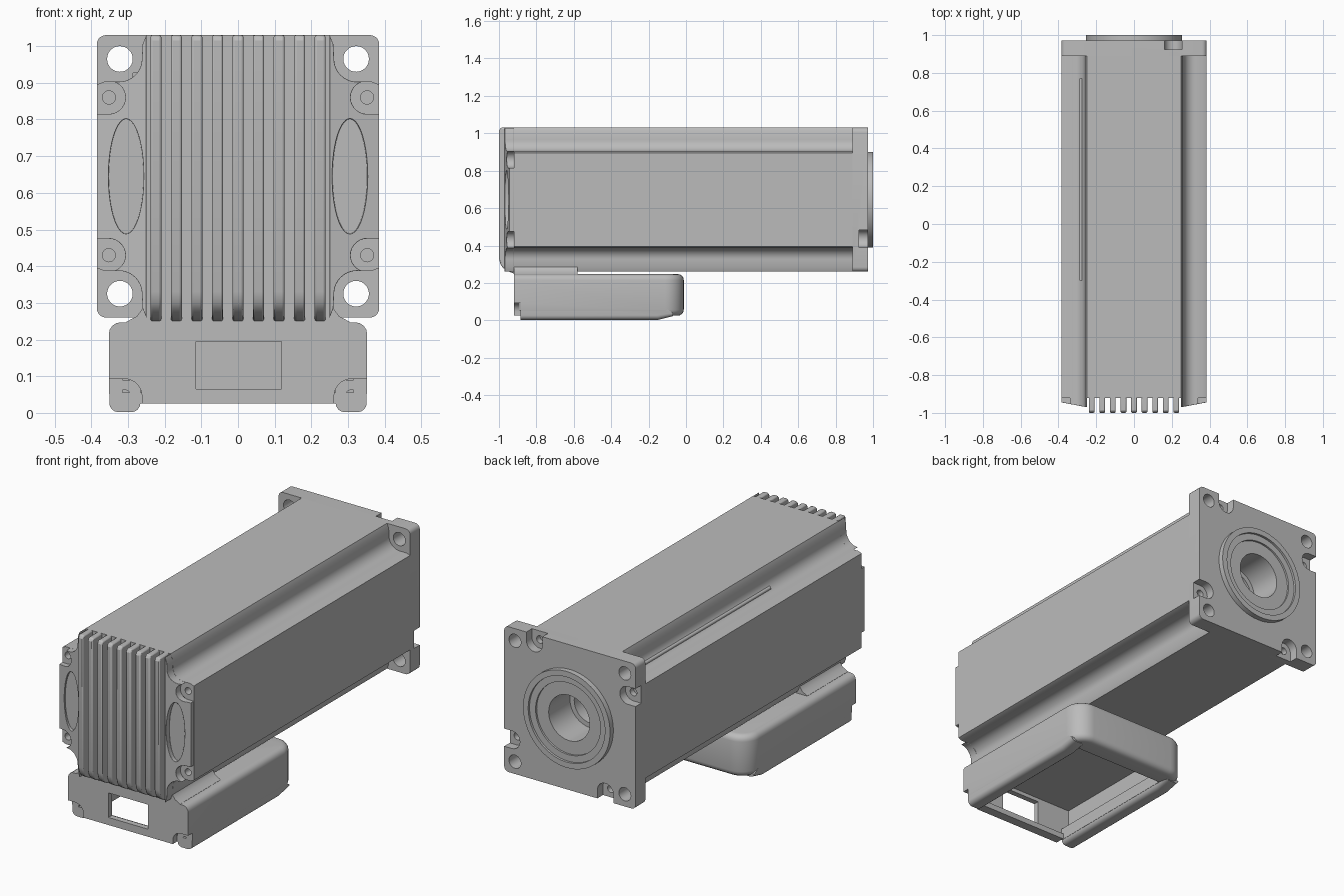
import bpy, bmesh, math
from mathutils import Vector

if "Cube" in bpy.data.objects:
    bpy.data.objects.remove(bpy.data.objects["Cube"])

grey = bpy.data.materials.new("cast_grey")
grey.use_nodes = True
grey.diffuse_color = (0.5, 0.5, 0.5, 1)
grey.node_tree.nodes["Principled BSDF"].inputs["Base Color"].default_value = (0.5, 0.5, 0.5, 1)

CZ = 0.645            # height of the motor axis
HALF = 0.385          # half width of the motor
SIDES = (1, -1)


def finish(name, bm):
    bmesh.ops.recalc_face_normals(bm, faces=bm.faces)
    mesh = bpy.data.meshes.new(name)
    bm.to_mesh(mesh)
    bm.free()
    mesh.materials.append(grey)
    ob = bpy.data.objects.new(name, mesh)
    bpy.context.collection.objects.link(ob)
    return ob


def prism(name, pts, a, b, axis="y"):
    """Extrude a closed outline from a to b; outline is (x, z) or (y, z)."""
    def place(p, d):
        return (p[0], d, p[1]) if axis == "y" else (d, p[0], p[1])
    bm = bmesh.new()
    lo = [bm.verts.new(place(p, a)) for p in pts]
    hi = [bm.verts.new(place(p, b)) for p in pts]
    bm.faces.new(lo)
    bm.faces.new(hi)
    for i in range(len(pts)):
        j = (i + 1) % len(pts)
        bm.faces.new((lo[i], lo[j], hi[j], hi[i]))
    return finish(name, bm)


def arc(cx, cz, rx, start, end, n=10, rz=None):
    out = []
    for i in range(n + 1):
        t = math.radians(start + (end - start) * i / n)
        out.append((cx + rx * math.cos(t), cz + (rz or rx) * math.sin(t)))
    return out


def disc(cx, cz, rx, rz=None, n=40):
    return arc(cx, cz, rx, 0, 360, n, rz)[:-1]


def rect(x0, x1, z0, z1):
    return [(x0, z0), (x1, z0), (x1, z1), (x0, z1)]


def cut(ob, pts, a, b, axis="y"):
    cutter = prism("cutter", pts, a, b, axis)
    cutter.hide_render = True
    mod = ob.modifiers.new("cut", "BOOLEAN")
    mod.operation, mod.solver, mod.object = "DIFFERENCE", "EXACT", cutter
    bpy.context.view_layer.objects.active = ob
    bpy.ops.object.modifier_apply(modifier=mod.name)
    bpy.data.objects.remove(cutter)


def bevel(ob, width, segments=3):
    mod = ob.modifiers.new("bevel", "BEVEL")
    mod.width, mod.segments = width, segments
    mod.limit_method, mod.angle_limit = "ANGLE", math.radians(40)


def smooth(ob):
    bpy.ops.object.select_all(action="DESELECT")
    ob.select_set(True)
    bpy.context.view_layer.objects.active = ob
    bpy.ops.object.shade_smooth_by_angle(angle=math.radians(32))


def flip(pts, sx=1, sz=1):
    return [(x * sx, z * sz) for x, z in pts]


def raised(pts):
    return [(x, z + CZ) for x, z in pts]


# Motor housing: square section with scooped corners
corner = [(0.25, HALF), (0.26, 0.36)] + arc(0.324, 0.32, 0.062, 180, 270) + [(0.365, 0.258), (HALF, 0.25)]
right_half = corner + flip(corner[::-1], 1, -1)
outline = right_half + flip(right_half, -1, -1)
body = prism("motor_housing", raised(outline), -0.92, 0.89)
cut(body, disc(0, CZ, 0.125), 0.4, 1)

# Front cheeks: sloping cover faces beside the fins
for s in SIDES:
    cheek = prism("front_cheek", raised(flip(right_half, s)), -0.97, -0.92)
    for v in cheek.data.vertices:
        if v.co.y < -0.95:
            v.co.y += 0.19 * (abs(v.co.x) - 0.25)
    cut(cheek, disc(0.305 * s, CZ, 0.048, 0.157), -1.1, -0.942)
    for t in SIDES:
        pocket = [(0.45, 0.26)] + arc(0.352, 0.215, 0.045, 90, 270, 14) + [(0.45, 0.17)]
        cut(cheek, raised(flip(pocket, s, t)), -1.1, -0.91)
        cut(body, disc(0.352 * s, CZ + 0.215 * t, 0.018, n=20), -1, -0.88)
    bevel(cheek, 0.006, 2)
    smooth(cheek)
smooth(body)

# Cooling fins running down the front
fin = [(-0.9, 0.25), (-0.92, 0.25), (-0.95, 0.262), (-0.978, 0.28), (-0.992, 0.3), (-1, 0.33),
       (-1, 1.015), (-0.99, 1.03), (-0.9, 1.03)]
for i in range(-4, 5):
    x = i * 0.056
    ob = prism("cooling_fin", fin, x - 0.015, x + 0.015, "x")
    bevel(ob, 0.006, 2)
    smooth(ob)

# Mounting flange with bolt holes and four side notches
r = HALF - 0.025
square = []
for k, (sx, sz) in enumerate(((1, 1), (-1, 1), (-1, -1), (1, -1))):
    square += arc(r * sx, r * sz, 0.025, 90 * k, 90 * k + 90, 5)
flange = prism("mounting_flange", raised(square), 0.89, 0.972)
cut(flange, disc(0, CZ, 0.15), 0.8, 1.1)
for sx in SIDES:
    for sz in SIDES:
        cut(flange, disc(0.322 * sx, CZ + 0.32 * sz, 0.035, n=28), 0.8, 1.1)
notch = [(0.255, 0.45)] + arc(0.208, 0.34, 0.047, 0, -180, 12) + [(0.161, 0.45)]
screw = disc(0.208, 0.34, 0.02, n=20)
for k in range(4):
    cut(flange, raised(notch), 0.925, 1.1)
    cut(flange, raised(screw), 0.895, 1.1)
    notch = [(z, -x) for x, z in notch]
    screw = [(z, -x) for x, z in screw]
smooth(flange)

# Pilot boss with stepped rings and a shaft bore
profile = [(0.255, 0.96), (0.255, 1), (0.225, 1), (0.225, 0.988), (0.19, 0.988), (0.19, 0.978),
           (0.12, 0.978), (0.12, 0.8), (0.095, 0.8), (0.095, 0.5), (0, 0.5)]
bm = bmesh.new()
verts = [bm.verts.new((pr, py, CZ)) for pr, py in profile]
edges = [bm.edges.new(pair) for pair in zip(verts, verts[1:])]
bmesh.ops.spin(bm, geom=verts + edges, cent=(0, 0, CZ), axis=(0, 1, 0), angle=math.tau, steps=64)
bmesh.ops.remove_doubles(bm, verts=bm.verts, dist=0.0001)
boss = finish("pilot_boss", bm)
# Turn the faces outward from the solid
if sum(f.normal.y * f.area for f in boss.data.polygons) < 0:
    boss.data.flip_normals()
smooth(boss)

# Thin rib in one corner scoop
rib = prism("corner_rib", disc(-0.28, 0.921, 0.009, n=12), -0.3, 0.77)
smooth(rib)

# Neck joining the housing to the connector box
flare = [(0.25, 0.4), (0.25, 0.32), (0.257, 0.29), (0.275, 0.264), (0.305, 0.248), (0.305, 0.235)]
neck = prism("box_neck", flare + flip(flare[::-1], -1), -0.92, -0.58)
smooth(neck)

# Connector box: rounded at the rear, hollow and open below
bm = bmesh.new()
bmesh.ops.create_cube(bm, size=1)
for v in bm.verts:
    v.co = Vector((v.co.x * 0.704, -0.466 + v.co.y * 0.908, 0.136 + v.co.z * 0.222))


def edges_where(test):
    return [e for e in bm.edges if test(e.verts[0].co, e.verts[1].co)]


rear = edges_where(lambda a, b: a.y > -0.1 and b.y > -0.1 and abs(a.z - b.z) > 0.1)
bmesh.ops.bevel(bm, geom=rear, offset=0.1, segments=8, profile=0.5, affect="EDGES")
rims = edges_where(lambda a, b: abs(a.z - b.z) < 0.01 and max(a.y, b.y) > -0.9)
bmesh.ops.bevel(bm, geom=rims, offset=0.032, segments=4, profile=0.5, affect="EDGES")
box = finish("connector_box", bm)
cut(box, rect(-0.89, -0.04, 0.055, 0.215), -0.315, 0.315, "x")
cut(box, rect(-0.265, 0.265, -0.1, 0.1), -0.87, -0.12)
cut(box, rect(-0.115, 0.118, 0.065, 0.195), -1, -0.85)
for s in SIDES:
    pocket = [(0.45, -0.1), (0.45, 0.093)] + arc(0.31, 0.045, 0.048, 90, 180) + [(0.262, -0.1)]
    cut(box, flip(pocket, s), -1, -0.885)
smooth(box)

# Side rails under the box, with screw holes at the front
rail = [(-0.885, 0.002), (-0.15, 0.002), (-0.07, 0.022), (-0.07, 0.04), (-0.15, 0.09), (-0.885, 0.09)]
for s in SIDES:
    ob = prism("box_rail", rail, 0.266 * s, 0.351 * s, "x")
    # Round the lower long edges
    bm = bmesh.new()
    bm.from_mesh(ob.data)
    low = edges_where(lambda a, b: max(a.z, b.z) < 0.03 and abs(a.x - b.x) < 0.01)
    bmesh.ops.bevel(bm, geom=low, offset=0.025, segments=4, profile=0.5, affect="EDGES")
    bm.to_mesh(ob.data)
    bm.free()
    cut(ob, disc(0.31 * s, 0.045, 0.018, n=20), -1, -0.85)
    smooth(ob)
